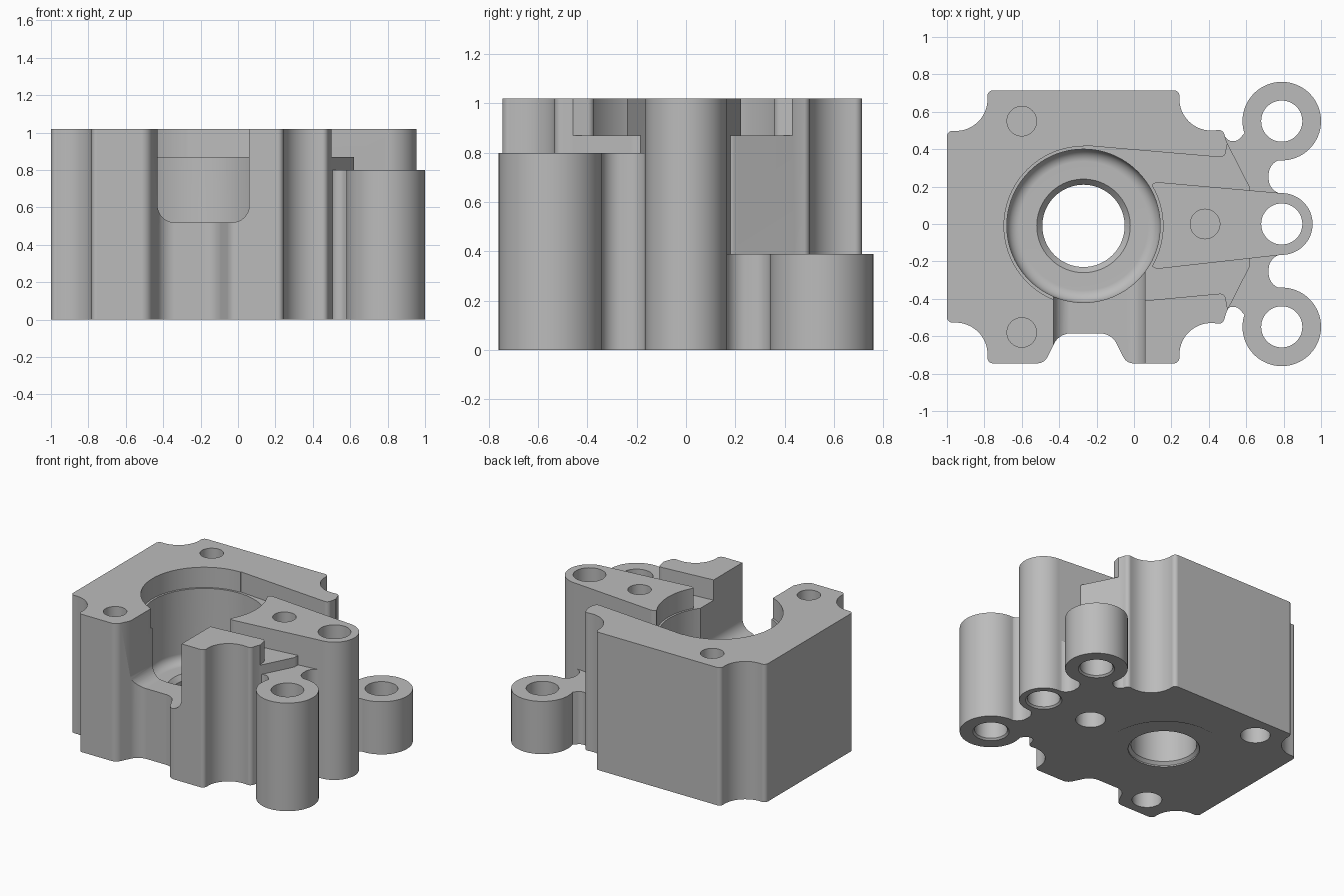
import bpy, bmesh, math
from mathutils import Vector, Matrix

cube = bpy.data.objects.get("Cube")
if cube:
    bpy.data.objects.remove(cube)

TOP = 1.02
STEP = 0.87
BORE = (-0.27, -0.01)

metal = bpy.data.materials.new("plain grey")
metal.use_nodes = True
GREY = (0.5, 0.5, 0.5, 1)
metal.diffuse_color = GREY
metal.node_tree.nodes["Principled BSDF"].inputs["Base Color"].default_value = GREY


def rounded(corners, steps=12):
    """Outline from corners (x, y) or (x, y, radius)."""
    out = []
    for i, c in enumerate(corners):
        p = Vector(c[:2])
        if len(c) == 2:
            out.append(p)
            continue
        a = (Vector(corners[i - 1][:2]) - p).normalized()
        b = (Vector(corners[(i + 1) % len(corners)][:2]) - p).normalized()
        half = a.angle(b) / 2
        centre = p + (a + b).normalized() * (c[2] / math.sin(half))
        tangent = c[2] / math.tan(half)
        u, v = p + a * tangent - centre, p + b * tangent - centre
        span = u.angle(v)
        for k in range(steps + 1):
            t = k / steps
            w = (u * math.sin((1 - t) * span) + v * math.sin(t * span)) / math.sin(span)
            out.append(centre + w)
    return out


def finish(name, bm):
    bmesh.ops.recalc_face_normals(bm, faces=bm.faces)
    mesh = bpy.data.meshes.new(name)
    bm.to_mesh(mesh)
    bm.free()
    mesh.materials.append(metal)
    ob = bpy.data.objects.new(name, mesh)
    bpy.context.collection.objects.link(ob)
    return ob


def stack(name, rings):
    """Solid through a list of equal-length vertex loops."""
    bm = bmesh.new()
    loops = [[bm.verts.new(p) for p in ring] for ring in rings]
    n = len(loops[0])
    for lo, hi in zip(loops, loops[1:]):
        for i in range(n):
            bm.faces.new((lo[i], lo[(i + 1) % n], hi[(i + 1) % n], hi[i]))
    bm.faces.new(loops[0])
    bm.faces.new(loops[-1])
    return finish(name, bm)


def prism(name, corners, z0, z1):
    pts = rounded(corners)
    return stack(name, [[(p.x, p.y, z) for p in pts] for z in (z0, z1)])


def lathe(name, centre, profile, n=64):
    turns = [2 * math.pi * i / n for i in range(n)]
    return stack(name, [[(centre[0] + r * math.cos(t), centre[1] + r * math.sin(t), z)
                         for t in turns] for r, z in profile])


def combine(base, other, operation):
    mod = base.modifiers.new(operation, "BOOLEAN")
    mod.operation, mod.solver, mod.object = operation, "EXACT", other
    bpy.context.view_layer.objects.active = base
    bpy.ops.object.modifier_apply(modifier=mod.name)
    bpy.data.objects.remove(other)


# Main block with scalloped corners and a front scallop
half = [(0.62, 0.21), (0.495, 0.455), (0.475, 0.52, 0.03), (0.23, 0.495, 0.17),
        (0.245, 0.73, 0.03), (-0.785, 0.73, 0.03), (-0.775, 0.5, 0.17), (-1, 0.515, 0.03)]
back = [(c[0], c[1] - 0.015, *c[2:]) for c in half]
front = [(c[0], -c[1] - 0.015, *c[2:]) for c in reversed(half)]
scallop = [(-0.48, -0.745, 0.06), (-0.40, -0.585, 0.1),
           (-0.12, -0.585, 0.1), (-0.04, -0.745, 0.06)]
body = prism("housing", back + front[:3] + scallop + front[3:], 0, TOP)

# Stepped pocket beside the arm
pocket = prism("pocket", [(-0.27, 0.42), (0.485, 0.355, 0.03), (0.505, 0.46), (0.8, 0.46),
                          (0.8, -0.48), (0.505, -0.48), (0.485, -0.37, 0.03),
                          (-0.27, -0.44)], STEP, 1.2)
combine(body, pocket, "DIFFERENCE")

# Central arm and its rounded end
combine(body, prism("arm", [(0.08, 0.228, 0.05), (0.80, 0.164), (0.80, -0.164),
                            (0.08, -0.245, 0.05)], 0, TOP), "UNION")
combine(body, lathe("arm_end", (0.79, 0), [(0.165, 0), (0.165, TOP)]), "UNION")

# Side lugs: tall in front, short at the back
web = [(0.4, 0.1), (0.4, 0.45), (0.465, 0.5), (0.525, 0.41, 0.05), (0.62, 0.52),
       (0.81, 0.52), (0.81, 0.345), (0.72, 0.345, 0.08), (0.72, 0.17, 0.08),
       (0.81, 0.16), (0.79, 0.1)]
for side, height in ((1, 0.39), (-1, 0.80)):
    combine(body, prism("lug_web", [(c[0], c[1] * side, *c[2:]) for c in web], 0, height), "UNION")
    combine(body, lathe("lug", (0.79, 0.55 * side), [(0.21, 0), (0.21, height)]), "UNION")

# Bore: wide mouth, cylinder, filleted floor, chamfered through hole
combine(body, lathe("bore_mouth", BORE, [(0.425, STEP), (0.425, 1.2)], 96), "DIFFERENCE")
fillet = [(0.345 + 0.065 * math.cos(a), 0.40 - 0.065 * math.sin(a))
          for a in (math.pi / 12 * k for k in range(7))]
bore = [(0.41, 1.2)] + fillet + [(0.25, 0.335), (0.22, 0.3), (0.22, 0.05), (0.24, 0.03), (0.24, -0.1)]
combine(body, lathe("bore", BORE, bore, 96), "DIFFERENCE")
combine(body, lathe("base_recess", BORE, [(0.405, -0.05), (0.405, 0), (0.37, 0.02)], 96), "DIFFERENCE")

# Front slot with a rounded floor
slot = prism("slot", [(-0.43, 1.3), (-0.43, 0.52, 0.09), (0.06, 0.52, 0.09), (0.06, 1.3)], 0.2, 1)
slot.data.transform(Matrix.Rotation(math.pi / 2, 4, "X"))
combine(body, slot, "DIFFERENCE")

# Through holes in the lugs
for y in (-0.55, 0, 0.55):
    combine(body, lathe("lug_hole", (0.79, y), [(0.122, -0.1), (0.122, 0), (0.11, 0.012), (0.11, 1.2)], 48),
            "DIFFERENCE")

# Blind holes from above and below
for spot in ((-0.6, 0.55), (-0.6, -0.58), (0.38, 0)):
    combine(body, lathe("top_hole", spot, [(0.079, 0.7), (0.079, 1.2)], 48), "DIFFERENCE")
    combine(body, lathe("base_hole", spot, [(0.1, -0.1), (0.1, 0.3)], 48), "DIFFERENCE")

# Smooth curved walls, keep edges crisp
bpy.ops.object.select_all(action="DESELECT")
body.select_set(True)
bpy.context.view_layer.objects.active = body
bpy.ops.object.shade_smooth_by_angle(angle=math.radians(30))
weighted = body.modifiers.new("weighted_normals", "WEIGHTED_NORMAL")
weighted.keep_sharp = True
